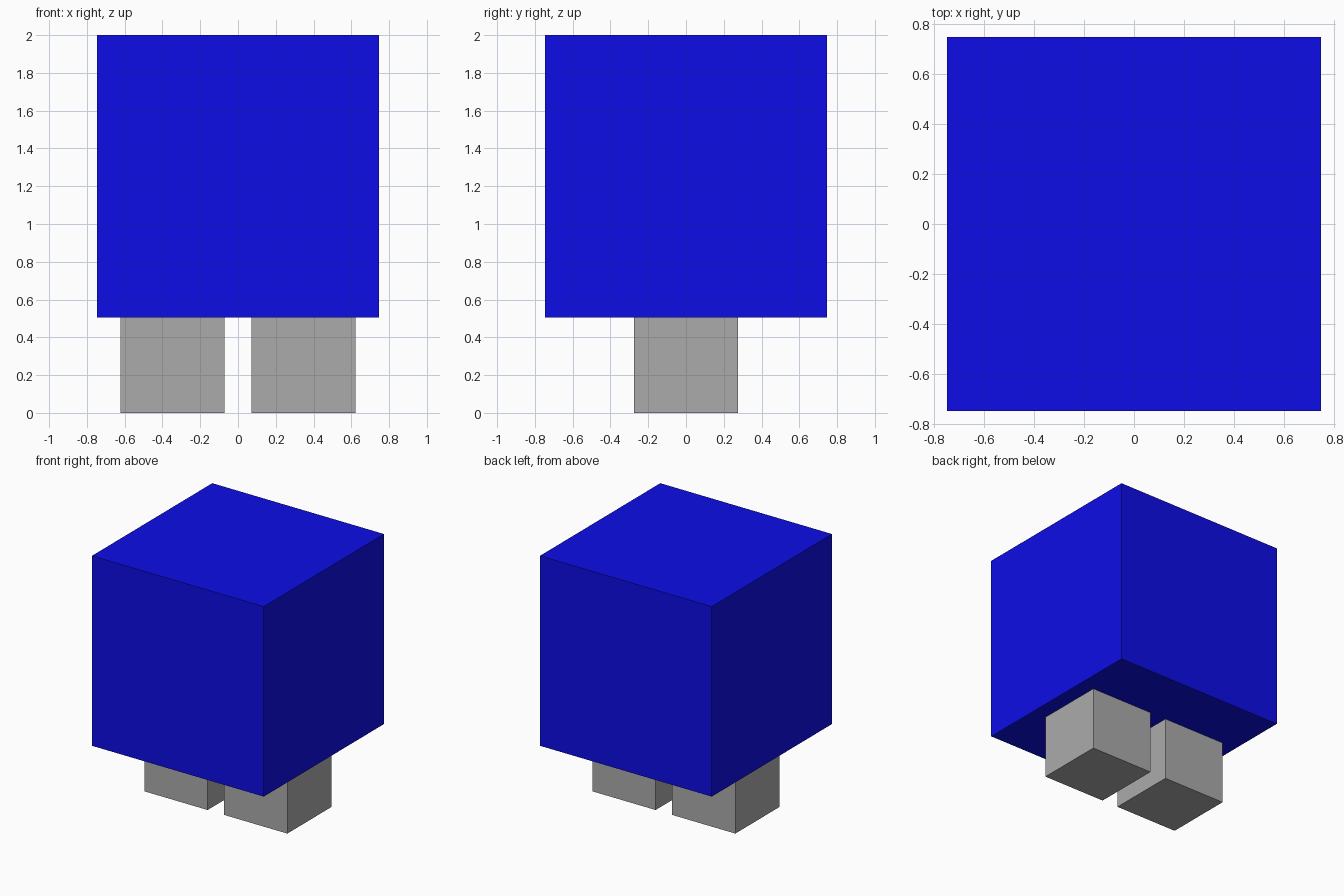
import bpy

if "Cube" in bpy.data.objects:
    bpy.data.objects.remove(bpy.data.objects["Cube"])


def material(name, rgb):
    m = bpy.data.materials.new(name)
    m.diffuse_color = (*rgb, 1.0)
    m.use_nodes = True
    m.node_tree.nodes["Principled BSDF"].inputs["Base Color"].default_value = m.diffuse_color
    return m


def box(name, size, centre, mat):
    bpy.ops.mesh.primitive_cube_add(size=1, location=centre)
    ob = bpy.context.object
    ob.name = name
    ob.scale = size
    bpy.ops.object.transform_apply(location=False, rotation=False, scale=True)
    ob.data.materials.append(mat)
    return ob


blue = material("blue", (0.004, 0.004, 0.8))
grey = material("grey", (0.41, 0.41, 0.41))

# Big cube body
BODY = 1.495
box("body", (BODY, BODY, BODY), (0, 0, 2 - BODY / 2), blue)

# Two cube feet, tucked slightly into the body
FOOT = 0.55
for side, name in ((-1, "left_foot"), (1, "right_foot")):
    box(name, (FOOT, FOOT, FOOT), (side * 0.347, 0, FOOT / 2), grey)
